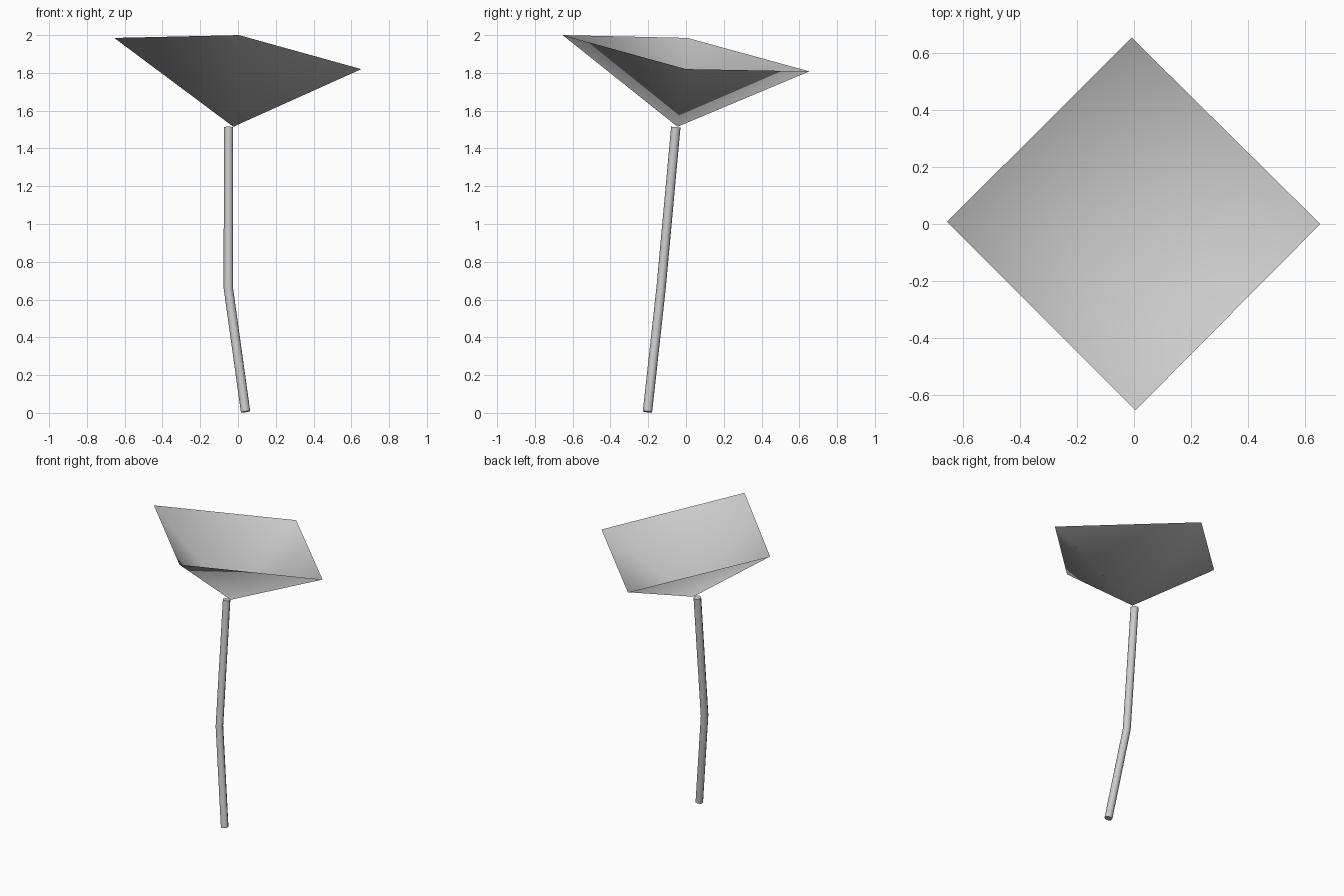
import bpy
import bmesh

if "Cube" in bpy.data.objects:
    bpy.data.objects.remove(bpy.data.objects["Cube"])

grey = bpy.data.materials.new("light_grey")
grey.diffuse_color = (0.6, 0.6, 0.6, 1)
grey.use_nodes = True
grey.node_tree.nodes["Principled BSDF"].inputs["Base Color"].default_value = grey.diffuse_color

# Canopy: thin inverted pyramid, open at the top, smooth shaded
rim = [(0.005, -0.653, 2.0), (0.653, 0.0, 1.82),
       (-0.008, 0.653, 1.808), (-0.655, 0.008, 1.985)]
bm = bmesh.new()
apex = bm.verts.new((-0.025, -0.045, 1.515))
corners = [bm.verts.new(p) for p in rim]
for i in range(4):
    face = bm.faces.new((apex, corners[i], corners[(i + 1) % 4]))
    face.smooth = True
mesh = bpy.data.meshes.new("canopy")
bm.to_mesh(mesh)
bm.free()
mesh.materials.append(grey)
canopy = bpy.data.objects.new("canopy", mesh)
bpy.context.collection.objects.link(canopy)

# Stem: slim round tube with one bend
path = [(0.04, -0.204, 0.006), (-0.051, -0.132, 0.66), (-0.05, -0.054, 1.513)]
curve = bpy.data.curves.new("stem", 'CURVE')
curve.dimensions = '3D'
curve.bevel_depth = 0.025
curve.bevel_resolution = 2
curve.use_fill_caps = True
spline = curve.splines.new('POLY')
spline.points.add(len(path) - 1)
for point, co in zip(spline.points, path):
    point.co = (*co, 1)
curve.materials.append(grey)
stem = bpy.data.objects.new("stem", curve)
bpy.context.collection.objects.link(stem)

bpy.ops.object.select_all(action='DESELECT')
stem.select_set(True)
bpy.context.view_layer.objects.active = stem
bpy.ops.object.convert(target='MESH')
bpy.ops.object.shade_smooth_by_angle(angle=1.0)
